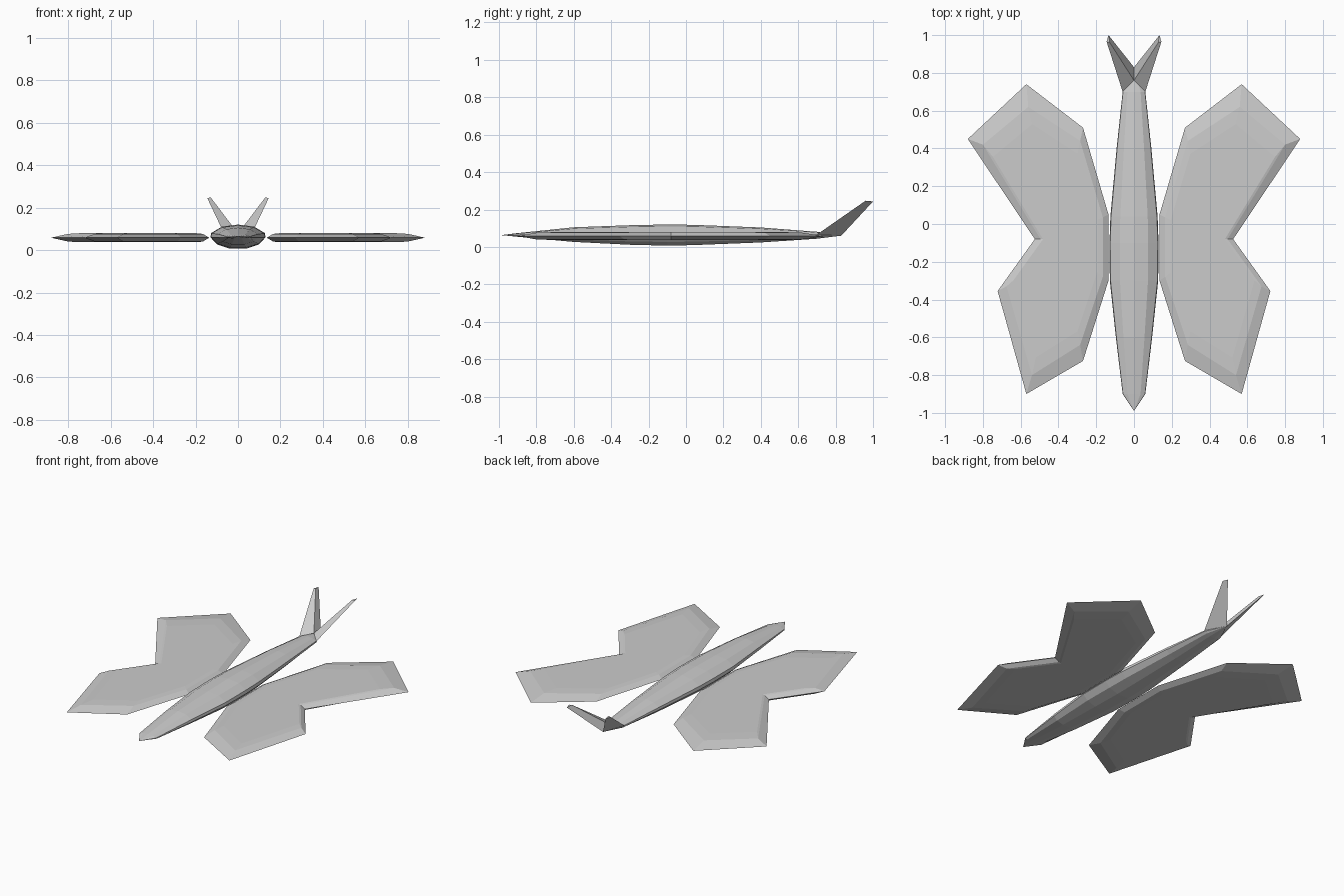
import bpy, bmesh
from mathutils import Vector

if "Cube" in bpy.data.objects:
    bpy.data.objects.remove(bpy.data.objects["Cube"])

grey = bpy.data.materials.new("light_grey")
grey.diffuse_color = (0.6, 0.6, 0.6, 1)
grey.use_nodes = True
grey.node_tree.nodes["Principled BSDF"].inputs["Base Color"].default_value = grey.diffuse_color


def make(name, loops, cap_start=True, cap_end=True):
    """Skin a stack of loops with equal point counts; a one-point loop is a tip."""
    bm = bmesh.new()
    rows = [[bm.verts.new(p) for p in loop] for loop in loops]
    for a, b in zip(rows, rows[1:]):
        n = max(len(a), len(b))
        for i in range(n):
            j = (i + 1) % n
            if len(a) == 1:
                bm.faces.new((a[0], b[j], b[i]))
            elif len(b) == 1:
                bm.faces.new((a[i], a[j], b[0]))
            else:
                bm.faces.new((a[i], a[j], b[j], b[i]))
    if cap_start and len(rows[0]) > 2:
        bm.faces.new(rows[0])
    if cap_end and len(rows[-1]) > 2:
        bm.faces.new(rows[-1])
    bmesh.ops.recalc_face_normals(bm, faces=bm.faces)
    mesh = bpy.data.meshes.new(name)
    bm.to_mesh(mesh)
    bm.free()
    mesh.materials.append(grey)
    obj = bpy.data.objects.new(name, mesh)
    bpy.context.collection.objects.link(obj)
    return obj


# Body: faceted cross-section swept along y (y, half width, bottom z, top z)
MID = 0.06
SECTION = [(0, 1), (0.58, 0.84), (0.97, 0.33), (1, 0), (0.76, -0.6), (0.3, -0.95)]
SECTION += [(-x, z) for x, z in SECTION[:0:-1]]
STATIONS = [(-0.90, 0.06, 0.054, 0.074), (-0.60, 0.096, 0.025, 0.105),
            (-0.30, 0.128, 0.009, 0.116), (-0.10, 0.13, 0.004, 0.12),
            (0.04, 0.125, 0.007, 0.118), (0.40, 0.092, 0.022, 0.104),
            (0.70, 0.06, 0.043, 0.081)]
body_loops = [[(0, -0.99, 0.063)]]
for y, w, low, high in STATIONS:
    body_loops.append([(x * w, y, MID + z * (high - MID if z > 0 else MID - low))
                       for x, z in SECTION])
body_loops.append([(0, 0.83, MID)])
make("body", body_loops)

# Wings: pointed rim, bevelled to nearly flat upper and lower panels
RIM = [(0.135, 0.05), (0.27, 0.51), (0.57, 0.74), (0.88, 0.45), (0.525, -0.08),
       (0.722, -0.355), (0.57, -0.90), (0.27, -0.725), (0.135, -0.30)]
PANEL = [(0.165, 0.035), (0.285, 0.44), (0.56, 0.62), (0.80, 0.42), (0.495, -0.08),
         (0.675, -0.33), (0.54, -0.80), (0.285, -0.64), (0.165, -0.28)]
centre = Vector((0.39, -0.08))
inner = [centre + (Vector(p) - centre) * 0.87 for p in PANEL]

# Tail fins: three-sided tapering blades spread in a V
FIN_ROOT = [(0.06, 0.70, 0.066), (0.0, 0.76, 0.078), (0.0, 0.83, 0.06)]
FIN_TIP = [(0.145, 0.965, 0.245), (0.128, 0.96, 0.247), (0.135, 1.0, 0.243)]

for side, s in (("left", -1), ("right", 1)):
    levels = [(inner, 0.037), (PANEL, 0.04), (RIM, 0.058), (PANEL, 0.076), (inner, 0.079)]
    make("wing_" + side, [[(s * x, y, z) for x, y in pts] for pts, z in levels])
    make("tail_fin_" + side, [[(s * x, y, z) for x, y, z in pts]
                              for pts in (FIN_ROOT, FIN_TIP)])
